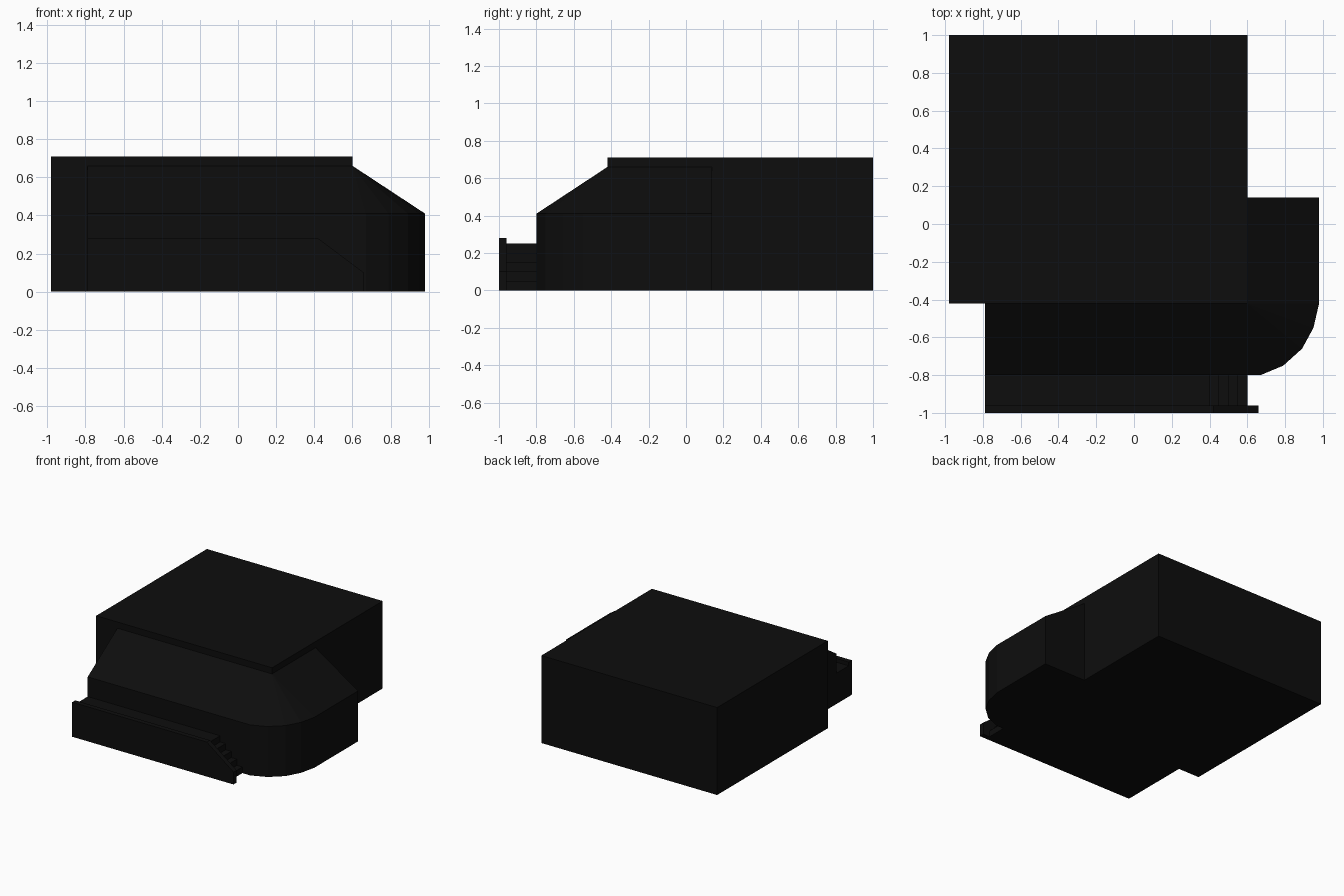
import bpy, bmesh

old = bpy.data.objects.get("Cube")
if old:
    bpy.data.objects.remove(old, do_unlink=True)

# Single near-black paint
black = bpy.data.materials.new("matte_black")
black.use_nodes = True
COLOR = (0.004, 0.004, 0.004, 1)
black.diffuse_color = COLOR
bsdf = next(n for n in black.node_tree.nodes if n.type == 'BSDF_PRINCIPLED')
bsdf.inputs["Base Color"].default_value = COLOR


def finish(name, bm):
    bmesh.ops.remove_doubles(bm, verts=bm.verts[:], dist=0.0001)
    bmesh.ops.recalc_face_normals(bm, faces=bm.faces[:])
    mesh = bpy.data.meshes.new(name)
    bm.to_mesh(mesh)
    bm.free()
    mesh.materials.append(black)
    obj = bpy.data.objects.new(name, mesh)
    bpy.context.collection.objects.link(obj)
    return obj


def prism(name, profile, y0, y1):
    """Extrude an x-z profile along y."""
    bm = bmesh.new()
    face = bm.faces.new([bm.verts.new((x, y0, z)) for x, z in profile])
    ext = bmesh.ops.extrude_face_region(bm, geom=[face])["geom"]
    moved = [v for v in ext if isinstance(v, bmesh.types.BMVert)]
    bmesh.ops.translate(bm, verts=moved, vec=(0, y1 - y0, 0))
    return finish(name, bm)


# Main block
LEFT, CORNER_X, CORNER_Y = -0.98, 0.60, -0.42
prism("main_block", [(LEFT, 0), (CORNER_X, 0), (CORNER_X, 0.71), (LEFT, 0.71)], CORNER_Y, 1.0)

# Wraparound bay with a rounded corner and sloped roof
EAVE, RIDGE = 0.41, 0.66
outline = [(-0.79, -0.80), (0.60, -0.80), (0.67, -0.80), (0.79, -0.75),
           (0.89, -0.66), (0.95, -0.55), (0.98, -0.42), (0.98, 0.14)]
bm = bmesh.new()


def ring(points, z):
    return [bm.verts.new((x, y, z)) for x, y in points]


inner = [(min(x, CORNER_X), max(y, CORNER_Y)) for x, y in outline]
floor, eave = ring(outline, 0), ring(outline, EAVE)
ridge, base = ring(inner, RIDGE), ring(inner, 0)
for i in range(len(outline) - 1):
    j = i + 1
    bm.faces.new((floor[i], floor[j], eave[j], eave[i]))
    for low, high in ((eave, ridge), (floor, base)):
        if inner[i] == inner[j]:
            bm.faces.new((low[i], low[j], high[i]))
        else:
            bm.faces.new((low[i], low[j], high[j], high[i]))
for end in (0, -1):
    bm.faces.new((floor[end], eave[end], ridge[end], base[end]))
finish("wraparound_bay", bm)

# Raised walkway with steps down at its end
steps = [(-0.79, 0), (-0.79, 0.25)]
for i in range(5):
    x, z = 0.40 + 0.05 * i, 0.25 - 0.05 * i
    steps += [(x, z), (x, z - 0.05)]
steps.pop()
steps.append((0.60, 0))
prism("walkway_and_steps", steps, -0.96, -0.79)

# Low front wall, sloping beside the steps
prism("front_wall", [(-0.79, 0), (0.66, 0), (0.66, 0.10), (0.42, 0.28), (-0.79, 0.28)], -1.0, -0.96)
